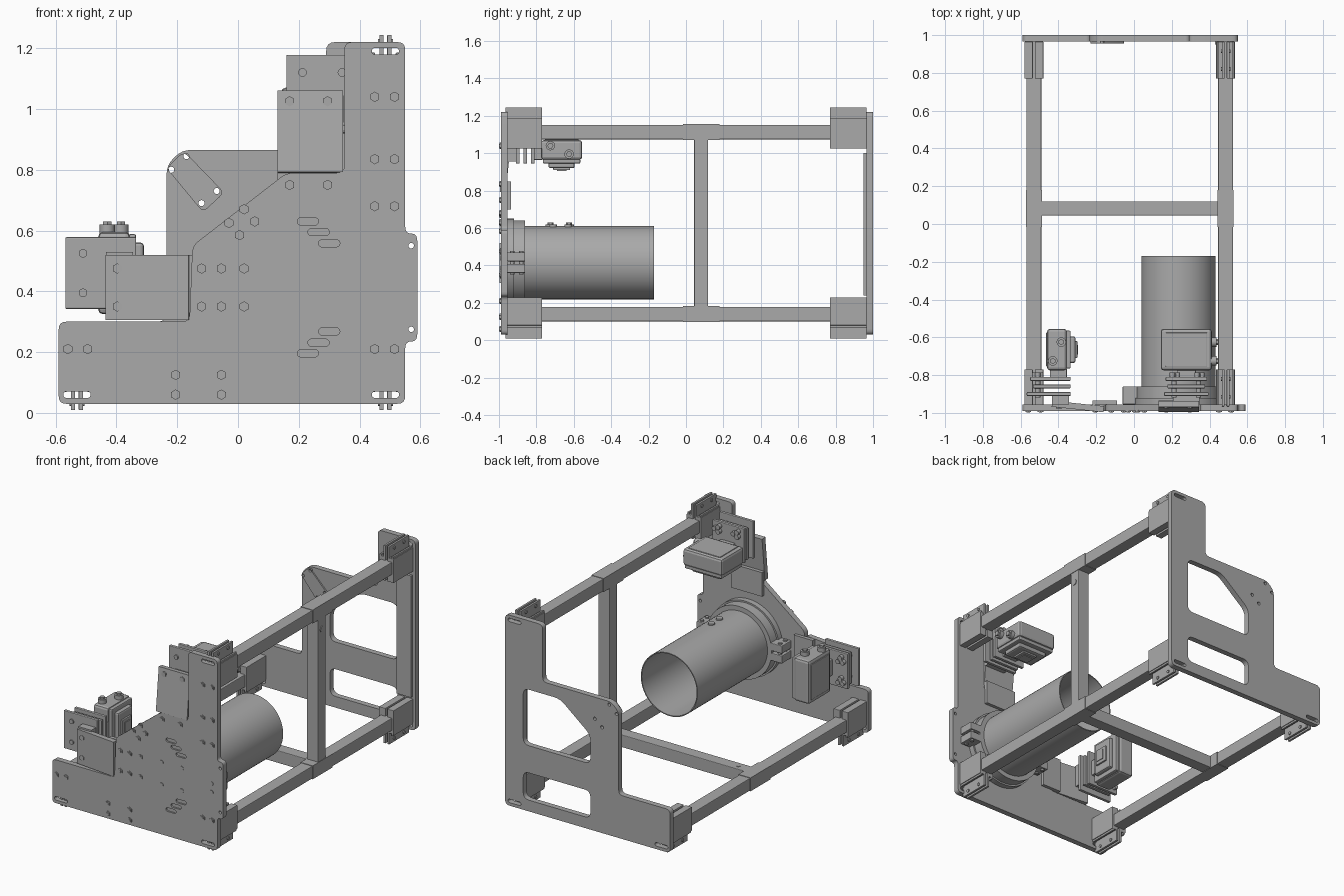
import bpy, math
from mathutils import Vector, Matrix

cube = bpy.data.objects.get("Cube")
if cube:
    bpy.data.objects.remove(cube)

grey = bpy.data.materials.new("machined grey")
grey.use_nodes = True
GREY = (0.4, 0.4, 0.4, 1)
grey.diffuse_color = GREY
grey.node_tree.nodes["Principled BSDF"].inputs["Base Color"].default_value = GREY


def activate(ob):
    bpy.ops.object.select_all(action='DESELECT')
    ob.select_set(True)
    bpy.context.view_layer.objects.active = ob


def finish(ob, name):
    ob.name = name
    ob.data.materials.clear()
    ob.data.materials.append(grey)
    return ob


def box(name, lo, hi, bevel=0.0):
    """Box between two opposite corners."""
    lo, hi = Vector(lo), Vector(hi)
    bpy.ops.mesh.primitive_cube_add(size=1)
    ob = bpy.context.object
    ob.data.transform(Matrix.Diagonal((hi - lo).to_4d()))
    ob.location = (lo + hi) / 2
    if bevel:
        mod = ob.modifiers.new("bevel", 'BEVEL')
        mod.width, mod.segments = bevel, 2
    return finish(ob, name)


def rod(name, centre, radius, depth, axis='Y', sides=32):
    bpy.ops.mesh.primitive_cylinder_add(vertices=sides, radius=radius, depth=depth, location=centre)
    ob = bpy.context.object
    turn = {'X': Matrix.Rotation(math.pi / 2, 4, 'Y'), 'Y': Matrix.Rotation(math.pi / 2, 4, 'X'),
            'Z': Matrix()}[axis]
    ob.data.transform(turn)
    if sides > 8:
        activate(ob)
        bpy.ops.object.shade_smooth_by_angle(angle=math.radians(35))
    return finish(ob, name)


def rounded(points, radius):
    """Outline with every corner eased by a small curve."""
    pts, out = [Vector(p) for p in points], []
    for i, p in enumerate(pts):
        a, b = pts[i - 1] - p, pts[(i + 1) % len(pts)] - p
        p0 = p + a.normalized() * min(radius, a.length * 0.45)
        p1 = p + b.normalized() * min(radius, b.length * 0.45)
        for k in range(5):
            t = k / 4
            out.append(p0 * (1 - t) ** 2 + p * 2 * t * (1 - t) + p1 * t * t)
    return out


def slot(x, z, length=0.09, r=0.011):
    """Obround; a plain round hole when the length is zero."""
    out = []
    for k in range(20):
        a = math.tau * (k + 0.5) / 20
        side = math.copysign(length / 2 - r, math.cos(a)) if length else 0
        out.append(Vector((x + side + r * math.cos(a), z + r * math.sin(a))))
    return out


def plate(name, loops, front, back):
    """Filled x-z outline with holes, thick along y."""
    curve = bpy.data.curves.new(name, 'CURVE')
    curve.dimensions, curve.fill_mode = '2D', 'BOTH'
    curve.extrude = (back - front) / 2
    for loop in loops:
        spline = curve.splines.new('POLY')
        spline.points.add(len(loop) - 1)
        for point, co in zip(spline.points, loop):
            point.co = (co.x, co.y, 0, 1)
        spline.use_cyclic_u = True
    ob = bpy.data.objects.new(name, curve)
    bpy.context.collection.objects.link(ob)
    ob.rotation_euler.x = math.pi / 2
    ob.location.y = (front + back) / 2
    activate(ob)
    bpy.ops.object.convert(target='MESH')
    return finish(bpy.context.object, name)


def tube(name, centre, outer, inner, front, back):
    x, z = centre
    ob = plate(name, [slot(x, z, 0, r) for r in (outer, inner)], front, back)
    return ob


# Front plate with adjusting slots
corner_slots = [slot(0.485, 1.19), slot(0.485, 0.06), slot(-0.53, 0.06)]
mid_slots = [slot(x, 0.413 + s * dz, 0.07, 0.012) for s in (-1, 1)
             for x, dz in ((0.23, 0.217), (0.265, 0.182), (0.3, 0.145))]
front_outline = rounded([(-0.59, 0.03), (0.55, 0.03), (0.55, 0.235), (0.59, 0.235), (0.59, 0.59),
                         (0.55, 0.59), (0.55, 1.22), (0.35, 1.22), (0.35, 0.79), (0.16, 0.79),
                         (-0.15, 0.55), (-0.16, 0.30), (-0.59, 0.30)], 0.025)
tab_holes = [slot(0.57, z, 0, 0.009) for z in (0.275, 0.55)]
plate("front_plate", [front_outline] + corner_slots + mid_slots + tab_holes, -0.99, -0.955)
for i, (x, dz) in enumerate(((0.23, 0.217), (0.265, 0.182), (0.3, 0.145))):
    for s in (-1, 1):
        plate(f"slot_floor_{i}", [slot(x, 0.413 + s * dz, 0.072, 0.013)], -0.98, -0.958)

# Back plate with two windows
back_outline = rounded([(-0.59, 0.03), (0.55, 0.03), (0.55, 1.22), (0.29, 1.22), (0.29, 0.865),
                        (-0.185, 0.865), (-0.235, 0.815), (-0.235, 0.30), (-0.59, 0.30)], 0.03)
upper_window = rounded([(0.425, 0.44), (0.425, 0.79), (0.17, 0.79), (-0.04, 0.62), (-0.04, 0.44)], 0.04)
lower_window = rounded([(0.425, 0.1), (0.425, 0.27), (-0.04, 0.27), (-0.04, 0.1)], 0.04)
corner_holes = [slot(x, z, 0, 0.01) for x, z in ((-0.22, 0.8), (-0.17, 0.845), (-0.07, 0.73), (-0.12, 0.69))]
plate("back_plate", [back_outline, upper_window, lower_window] + corner_slots + corner_holes, 0.965, 1)
gusset = rounded([(-0.235, 0.805), (-0.18, 0.86), (-0.045, 0.725), (-0.115, 0.66)], 0.02)
plate("back_corner_pad", [gusset] + corner_holes, 0.955, 0.966)
box("back_upright_pad", (0.43, 0.95, 0.24), (0.53, 0.966, 1.0))

# Hexagonal bolt heads
column = [(x, z) for x in (0.45, 0.515) for z in (0.21, 0.68, 0.835, 1.04)]
feet = [(x, z) for x in (-0.205, -0.055) for z in (0.06, 0.125)] + [(-0.56, 0.21), (-0.495, 0.21)]
grid = [(x, z) for x in (-0.12, -0.055, 0.02) for z in (0.35, 0.475)]
diamond = [(-0.03, 0.625), (0.02, 0.67), (0.055, 0.63), (0.005, 0.585), (0.17, 0.75), (0.295, 0.75)]
for x, z in column + feet + grid + diamond:
    rod("front_bolt", (x, -0.99, z), 0.017, 0.012, sides=6)
    rod("front_bolt_core", (x, -0.99, z), 0.009, 0.018, sides=12)
for x, z in column + feet:
    rod("back_bolt", (x, 0.994, z), 0.015, 0.012, sides=6)
for x, z in [(x, z) for x in (0.165, 0.305) for z in (0.34, 0.48)] + [(0.51, 0.385), (0.51, 0.44)]:
    rod("front_pin", (x, -0.988, z), 0.013, 0.01, sides=16)

# Long rails, upright and crossbar
RIGHT, LEFT, LOW, HIGH, HALF = 0.485, -0.53, 0.14, 1.113, 0.039
corners = [(RIGHT, LOW, -1), (LEFT, LOW, -1), (RIGHT, HIGH, 1)]
for x, z, out in corners:
    box("long_rail", (x - HALF, -0.96, z - HALF), (x + HALF, 0.97, z + HALF), 0.004)
    box("rail_sleeve", (x - HALF - .003, -0.015, z - HALF - .003), (x + HALF + .003, 0.18, z + HALF + .003))
box("upright", (RIGHT - HALF, 0.043, LOW), (RIGHT + HALF, 0.118, HIGH), 0.004)
box("crossbar", (LEFT, 0.045, LOW - HALF), (RIGHT, 0.12, LOW + HALF), 0.004)
rod("upright_eyelet", (RIGHT + HALF, 0.08, 1.0), 0.018, 0.008, 'X')
rod("crossbar_eyelet", (-0.42, 0.083, LOW + HALF), 0.012, 0.006, 'Z')

# Split clamps gripping the rail ends
for x, z, out in corners:
    for y0, y1 in ((-0.965, -0.77), (0.77, 0.965)):
        for s in (-1, 1):
            def half_box(name, x0, x1, z0, z1):
                xs, zs = sorted((x + s * x0, x + s * x1)), sorted((z + out * z0, z + out * z1))
                return box(name, (xs[0], y0, zs[0]), (xs[1], y1, zs[1]), 0.002)
            half_box("clamp_cheek", 0.036, 0.05, -0.088, 0.05)
            half_box("clamp_jaw", 0.006, 0.05, 0.036, 0.06)
            half_box("clamp_flange", 0.006, 0.02, 0.05, 0.131)
            half_box("clamp_rib", 0.034, 0.046, 0.05, 0.072)
            half_box("clamp_foot", 0.006, 0.05, -0.088, -0.036)
            for y in (y0 + 0.05, y1 - 0.05):
                rod("clamp_screw", (x + s * 0.021, y, z + out * 0.108), 0.01, 0.008, 'X', 12)

# Open barrel held by a split ring
CX, CZ = 0.235, 0.415


def ring(name, r_out, r_in, y0, y1):
    loops = [[Vector((CX + r * math.cos(math.tau * k / 64), CZ + r * math.sin(math.tau * k / 64)))
              for k in range(64)] for r in (r_out, r_in)]
    ob = plate(name, loops, y0, y1)
    activate(ob)
    bpy.ops.object.shade_smooth_by_angle(angle=math.radians(35))


ring("barrel", 0.196, 0.19, -0.955, -0.17)
ring("barrel_ring", 0.225, 0.194, -0.955, -0.86)
ring("ring_base", 0.235, 0.194, -0.96, -0.92)
for s in (-1, 1):
    lug = sorted((CX + s * 0.21, CX + s * 0.295))
    for z0 in (CZ - 0.055, CZ + 0.007):
        box("ring_lug", (lug[0], -0.955, z0), (lug[1], -0.86, z0 + 0.048), 0.004)
    for y in (-0.93, -0.88):
        rod("lug_screw", (CX + s * 0.27, y, CZ), 0.012, 0.125, 'Z', 16)
for y in (-0.71, -0.63):
    rod("barrel_button", (CX + 0.03, y, CZ + 0.193), 0.02, 0.02, 'Z', 16)

# Angled mounting panels
upper = box("upper_panel", (0.13, -0.982, 0.79), (0.345, -0.95, 1.06))
upper.rotation_euler.x = math.radians(-6)
lower = box("lower_panel", (-0.435, -0.982, 0.305), (-0.16, -0.95, 0.52))
lower.rotation_euler.z = math.radians(-6)
box("upper_panel_tab", (0.13, -0.957, 0.7), (0.345, -0.935, 0.85))
box("lower_panel_tab", (-0.22, -0.957, 0.305), (-0.09, -0.935, 0.52))
for x in (0.17, 0.295):
    rod("panel_bolt", (x, -0.967, 1.025), 0.017, 0.02, sides=6)
for z in (0.35, 0.475):
    rod("panel_bolt", (-0.397, -0.967, z), 0.017, 0.02, sides=6)


# Sensor heads on tilting mounts; both share one design
def sensor(name, place):
    parts = [
        box("body", (-0.135, -0.11, -0.03), (0.135, 0.11, 0.075), 0.015),
        box("body_rim", (-0.128, -0.1, -0.05), (0.128, 0.1, -0.025), 0.006),
        box("body_snout", (-0.1, -0.07, -0.075), (0.1, 0.07, -0.04), 0.01),
        box("window_frame", (-0.05, -0.045, -0.085), (0.05, 0.045, -0.07), 0.004),
        box("window", (-0.03, -0.025, -0.089), (0.03, 0.025, -0.08)),
        box("cover", (-0.11, -0.09, 0.07), (0.11, 0.09, 0.08), 0.003),
        box("neck", (-0.05, -0.16, -0.03), (0.05, -0.1, 0.06), 0.005),
        box("inner_mount", (-0.11, -0.165, -0.05), (0.11, -0.145, 0.165), 0.004),
        box("middle_mount", (-0.1, -0.205, -0.05), (0.1, -0.185, 0.15), 0.004),
        box("outer_mount", (-0.118, -0.245, -0.05), (0.118, -0.225, 0.183), 0.004),
        box("mount_arm", (-0.07, -0.29, -0.04), (0.07, -0.24, 0.05))]
    for x in (-0.065, 0.065):
        parts.append(rod("tilt_shaft", (x, -0.19, 0.125), 0.014, 0.125, sides=16))
        for k in range(3):
            a = k * math.tau / 3
            parts.append(rod("tilt_knob", (x + 0.018 * math.cos(a), -0.135, 0.125 + 0.018 * math.sin(a)),
                             0.014, 0.025, sides=12))
    for y, z in ((0.04, 0.0), (-0.06, 0.045)):
        parts.append(rod("plug", (0.145, y, z), 0.025, 0.03, 'X', 16))
        parts.append(rod("plug_cap", (0.155, y, z), 0.016, 0.03, 'X', 6))
    bpy.context.view_layer.update()
    for ob in parts:
        ob.matrix_world = place @ ob.matrix_world
        ob.name = f"{name}_{ob.name.split('.')[0]}"


sensor("upper_sensor", Matrix.Translation((0.277, -0.665, 0.995)))
sensor("side_sensor", Matrix.Translation((-0.385, -0.665, 0.46)) @ Matrix.Rotation(-math.pi / 2, 4, 'Y'))
